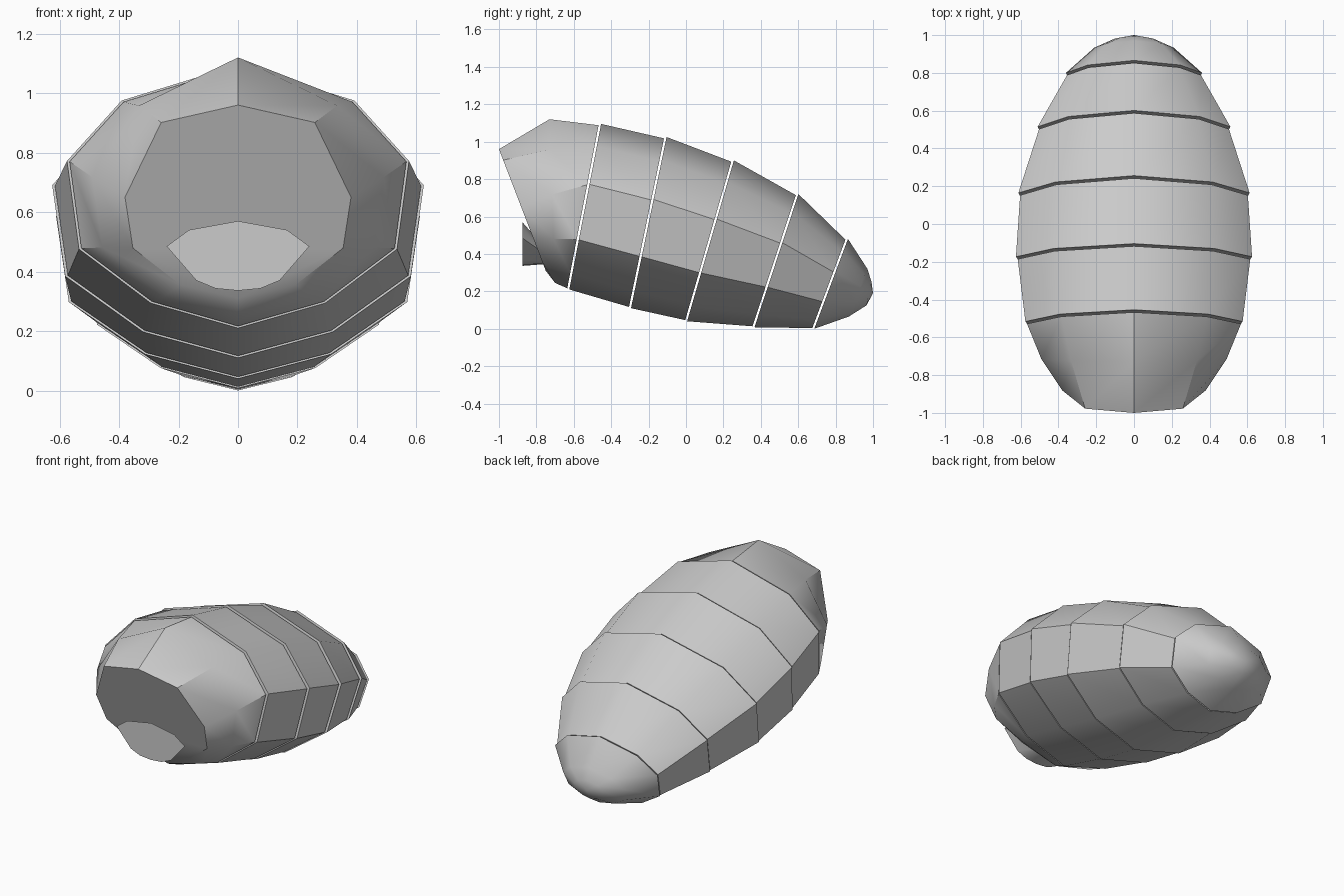
import bpy, bmesh, math
from mathutils import Vector

if "Cube" in bpy.data.objects:
    bpy.data.objects.remove(bpy.data.objects["Cube"])

# ring half-profile: width factor and drop fraction from top to bottom
XF = (0, .68, 1.0, .93, .51, 0)
DROP = (0, .135, .365, .70, .905, 1)


def ring(top, bottom, width, drop=DROP, scale=1.0, dy=0.0):
    """Tilted ten-sided ring between a top and a bottom (y, z) point."""
    half = []
    for f, t in zip(XF, drop):
        half.append(Vector((f * width,
                            top[0] + (bottom[0] - top[0]) * t + dy,
                            top[1] + (bottom[1] - top[1]) * t)))
    pts = half + [Vector((-p.x, p.y, p.z)) for p in half[-2:0:-1]]
    c = sum(pts, Vector()) / len(pts)
    return [c + (p - c) * scale for p in pts]


def loft(name, rings, tip=None, angle=35):
    """Skin between rings, closed by caps or a pointed tip."""
    bm = bmesh.new()
    loops = [[bm.verts.new(p) for p in r] for r in rings]
    n = len(loops[0])
    for a, b in zip(loops, loops[1:]):
        for i in range(n):
            j = (i + 1) % n
            bm.faces.new((a[i], a[j], b[j], b[i]))
    bm.faces.new(loops[0])
    if tip:
        v = bm.verts.new(tip)
        for i in range(n):
            bm.faces.new((loops[-1][i], loops[-1][(i + 1) % n], v))
    else:
        bm.faces.new(loops[-1])
    bmesh.ops.recalc_face_normals(bm, faces=bm.faces)
    me = bpy.data.meshes.new(name)
    bm.to_mesh(me)
    bm.free()
    ob = bpy.data.objects.new(name, me)
    bpy.context.collection.objects.link(ob)
    bpy.ops.object.select_all(action='DESELECT')
    ob.select_set(True)
    bpy.context.view_layer.objects.active = ob
    bpy.ops.object.shade_smooth_by_angle(angle=math.radians(angle))
    return ob


# joints between segments: top (y, z), bottom (y, z), half width
JOINTS = [
    ((-.46, 1.095), (-.63, .21), .575),
    ((-.11, 1.025), (-.30, .11), .625),
    ((.25, .90), (0, .04), .612),
    ((.595, .72), (.36, .008), .51),
    ((.86, .48), (.68, 0), .36),
]


def rear(i):
    return ring(*JOINTS[i], scale=.985, dy=-.006)


def front(i):
    return ring(*JOINTS[i], dy=.006)


# collar with flat front face
loft("front_segment", [
    ring((-1, .96), (-.75, .31), .38, (0, .09, .477, .74, .93, 1)),
    ring((-.73, 1.12), (-.70, .245), .49, (0, .185, .46, .73, .92, 1)),
    rear(0)])

# body segments
for k in range(4):
    loft(f"body_segment_{k + 1}", [front(k), rear(k + 1)])

# rounded tail
loft("tail_segment", [
    front(4),
    ring((.97, .32), (.87, .065), .21),
    ring((.992, .25), (.965, .125), .10)], tip=(0, 1, .19), angle=50)

# small wedge plate on the lower front face
half = [(0, .57), (.165, .54), (.24, .485), (.14, .37), (.075, .343), (0, .336)]
outline = half + [(-x, z) for x, z in half[-2:0:-1]]
loft("mouth_plate", [
    [Vector((x, -.875, z)) for x, z in outline],
    [Vector((x * .6, -.76, .345 + (z - .336) * .4)) for x, z in outline]])
